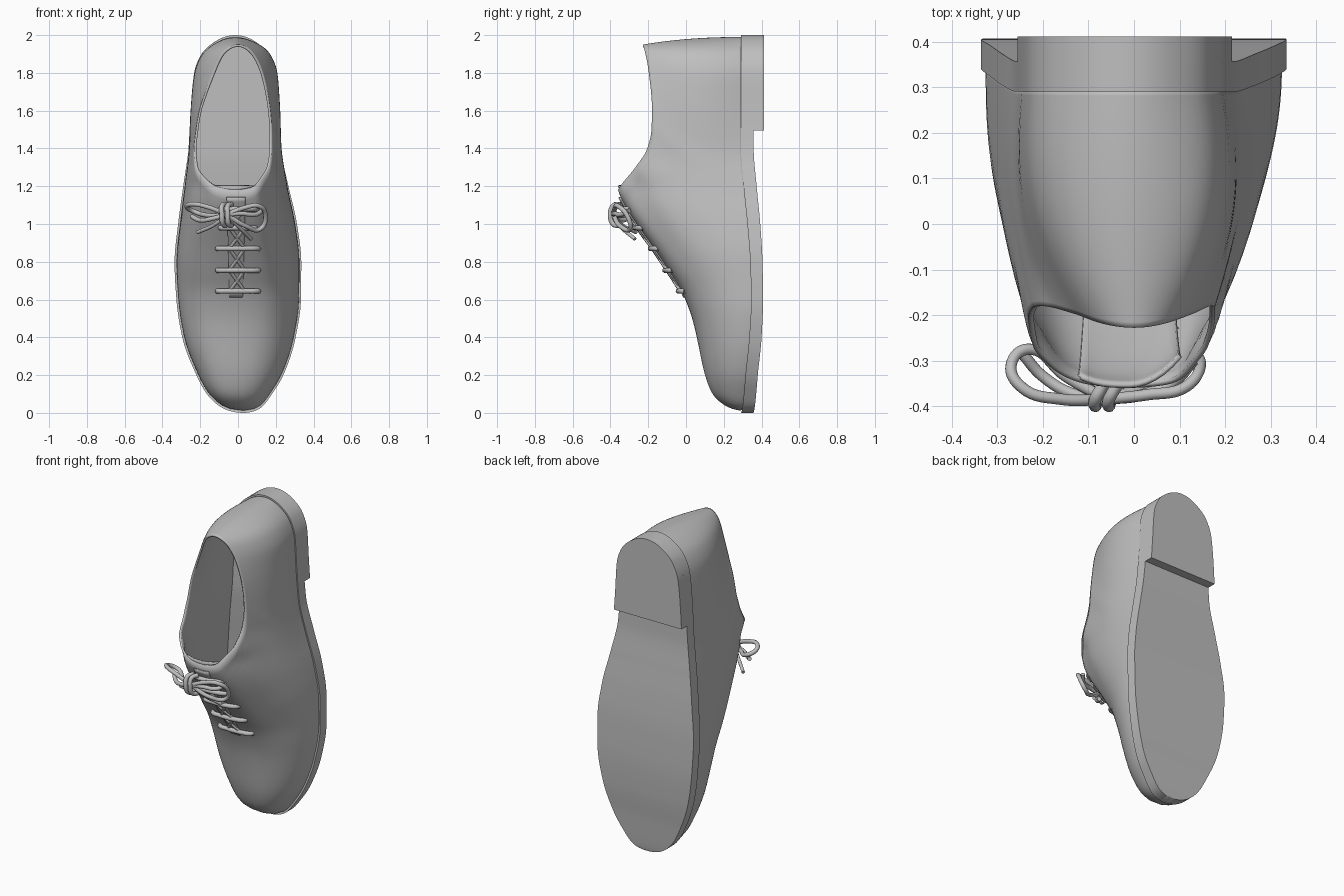
import bpy, bmesh, math
from mathutils import Vector

if "Cube" in bpy.data.objects:
    bpy.data.objects.remove(bpy.data.objects["Cube"])

grey = bpy.data.materials.new("mid grey")
grey.diffuse_color = (0.52, 0.52, 0.52, 1)
grey.use_nodes = True
grey.node_tree.nodes["Principled BSDF"].inputs["Base Color"].default_value = grey.diffuse_color


def table(rows, z0, z1):
    """Smooth monotone lookup of rows (z, value); keys are mapped to an angle so that ends are round."""
    def key(z):
        return math.acos(max(-1, min(1, 1 - 2 * (z - z0) / (z1 - z0))))
    k = [key(r[0]) for r in rows]
    v = [r[1] for r in rows]
    n = len(k)
    d = [(v[i + 1] - v[i]) / (k[i + 1] - k[i]) for i in range(n - 1)]
    m = [d[0]] + [0 if a * b <= 0 else 2 * a * b / (a + b) for a, b in zip(d, d[1:])] + [d[-1]]

    def look(z):
        a = max(k[0], min(k[-1], key(z)))
        i = max(j for j in range(n - 1) if k[j] <= a)
        h = k[i + 1] - k[i]
        t = (a - k[i]) / h
        return ((2*t**3 - 3*t*t + 1) * v[i] + (t**3 - 2*t*t + t) * h * m[i]
                + (3*t*t - 2*t**3) * v[i + 1] + (t**3 - t*t) * h * m[i + 1])
    return look


# sole outline, sole faces, crest line and opening, all against z
SOLE = [(0, .03, .03), (.02, -.07, .11), (.1, -.165, .18), (.2, -.22, .24), (.4, -.295, .305),
        (.6, -.326, .333), (.8, -.336, .335), (1, -.317, .312), (1.2, -.29, .267), (1.4, -.262, .225),
        (1.6, -.251, .208), (1.8, -.232, .195), (1.9, -.193, .16), (1.97, -.115, .085), (2, -.015, -.015)]
sole_l = table([(r[0], r[1]) for r in SOLE], 0, 2)
sole_r = table([(r[0], r[2]) for r in SOLE], 0, 2)
y_in = table([(0, .29), (.2, .315), (.4, .335), (.6, .345), (.8, .34), (1, .325), (1.2, .305),
              (1.4, .291), (2, .29)], 0, 2)
y_out = table([(0, .355), (.2, .38), (.4, .4), (.6, .408), (.8, .405), (1, .393), (1.2, .374),
               (1.4, .358), (2, .355)], 0, 2)
crest = table([(.012, .29), (.02, .25), (.05, .19), (.1, .14), (.2, .1), (.4, .055), (.5, .03),
               (.64, -.025), (.75, -.095), (.87, -.175), (1, -.27), (1.1, -.335), (1.15, -.36),
               (1.2, -.375), (1.3, -.45), (1.4, -.45), (1.5, -.41), (1.6, -.38), (1.7, -.33),
               (1.8, -.28), (1.9, -.25), (1.955, -.23), (1.97, -.15), (1.985, .05), (1.99, .285)], 0, 2)
RIM = [(1.18, -.01, -.01), (1.2, -.12, .09), (1.25, -.19, .135), (1.3, -.222, .163), (1.4, -.232, .178),
       (1.5, -.222, .178), (1.6, -.205, .171), (1.7, -.172, .155), (1.8, -.132, .13),
       (1.9, -.084, .082), (1.95, 0, 0)]
rim_l = table([(r[0], r[1]) for r in RIM], 1.18, 1.95)
rim_r = table([(r[0], r[2]) for r in RIM], 1.18, 1.95)
rim_y = table([(1.18, -.36), (1.2, -.348), (1.3, -.268), (1.4, -.205), (1.5, -.183), (1.6, -.18),
               (1.8, -.197), (1.95, -.228)], 0, 2)


def step(a, b, z):
    t = max(0, min(1, (z - a) / (b - a)))
    return t * t * (3 - 2 * t)


def edge(z, side):
    """Edge of the upper where it meets the sole."""
    zz = max(0, min(2, (z - .012) / 1.978 * 2))
    return (sole_l if side < 0 else sole_r)(zz) * .97


def surface(x, z):
    """Height of the upper surface at a plan position."""
    a, b = edge(z, -1), edge(z, 1)
    c, hw = (a + b) / 2, max((b - a) / 2, 1e-5)
    u = min(1, abs(x - c) / hw)
    p = 2.8 if x < c else 2.0 + .5 * step(1.3, 1.7, z)
    v = max(0, 1 - u ** p) ** (1 / p)
    base = y_in(z) + .004
    return base + (crest(z) - base) * v


def finish(bm, name, angle=40):
    me = bpy.data.meshes.new(name)
    bm.to_mesh(me)
    bm.free()
    ob = bpy.data.objects.new(name, me)
    bpy.context.collection.objects.link(ob)
    me.materials.append(grey)
    bpy.ops.object.select_all(action='DESELECT')
    ob.select_set(True)
    bpy.context.view_layer.objects.active = ob
    bpy.ops.object.shade_smooth_by_angle(angle=math.radians(angle))
    return ob


def sheet(rows, name, thick, closed=False):
    """Skin a grid of points facing -y and thicken it inward."""
    bm = bmesh.new()
    g = [[bm.verts.new(p) for p in r] for r in rows]
    n = len(g[0])
    for r0, r1 in zip(g, g[1:]):
        for j in range(n if closed else n - 1):
            k = (j + 1) % n
            bm.faces.new((r0[j], r0[k], r1[k], r1[j]))
    bm.normal_update()
    if sum(f.normal.y * f.calc_area() for f in bm.faces) > 0:
        bmesh.ops.reverse_faces(bm, faces=bm.faces[:])
    ob = finish(bm, name, 50)
    mod = ob.modifiers.new("thickness", 'SOLIDIFY')
    mod.thickness = thick
    mod.offset = -1
    return ob


def slab(name, zs, top, bottom):
    """Solid between two y curves inside the sole outline."""
    bm = bmesh.new()
    g = [[bm.verts.new(p) for p in ((sole_l(z), top(z), z), (sole_r(z), top(z), z),
                                    (sole_r(z), bottom(z), z), (sole_l(z), bottom(z), z))] for z in zs]
    for a, b in zip(g, g[1:]):
        for i in range(4):
            j = (i + 1) % 4
            bm.faces.new((a[i], a[j], b[j], b[i]))
    bm.faces.new(g[0])
    bm.faces.new(g[-1])
    bmesh.ops.remove_doubles(bm, verts=bm.verts[:], dist=1e-5)
    bmesh.ops.recalc_face_normals(bm, faces=bm.faces[:])
    return finish(bm, name, 35)


# sole and heel block
slab("sole", [1 - math.cos(math.pi * i / 80) for i in range(81)], y_in, y_out)
a0 = math.acos(-.495)
slab("heel", [1 - math.cos(a0 + (math.pi - a0) * i / 40) for i in range(41)],
     lambda z: y_out(z) - .002, lambda z: .412)

# upper: rings running from the sole edge to the opening
N, M = 64, 42
rows = []
for i in range(M + 1):
    t = i / M
    s = t ** 2.2
    ring = []
    for j in range(2 * N):
        side = 1 if j <= N else -1
        w = (j if j <= N else 2 * N - j) / N
        zo = 1.001 - .989 * math.cos(math.pi * w ** .75)
        zr = 1.565 - .385 * math.cos(math.pi * w)
        xo, xr = edge(zo, side), (rim_r if side > 0 else rim_l)(zr)
        x, z = xo + (xr - xo) * s, zo + (zr - zo) * s
        # front follows the arched sections, quarters and heel rise straight to the rim
        front = surface(x, z) + (rim_y(zr) - surface(xr, zr)) * t ** 3
        base = y_in(zo) + .004
        back = base + (rim_y(zr) - base) * t
        k = step(.25, .55, w)
        swell = (.03 if side > 0 else .016) * step(.4, .65, w) * step(0, .15, 1 - w)
        ring.append((x + side * swell * math.sin(math.pi * t), front + (back - front) * k, z))
    rows.append(ring)
sheet(rows, "upper", .012, closed=True)


# tongue under the throat and the narrow strip showing between the lace rows
def strip(name, z0, z1, w0, w1, lift, thick):
    pts = []
    for i in range(25):
        t = i / 24
        z, w = z0 + (z1 - z0) * t, w0 + (w1 - w0) * t
        xs = [-.01 + w * (k / 6 - 1) for k in range(13)]
        pts.append([(x, surface(x, z) + lift, z) for x in xs])
    sheet(pts, name, thick)


strip("tongue", .7, 1.203, .09, .115, .016, .01)
strip("throat_strip", .61, 1.14, .035, .05, -.003, .008)


def lace(name, pts, r=.0125):
    cu = bpy.data.curves.new(name, 'CURVE')
    cu.dimensions = '3D'
    cu.bevel_depth = r
    cu.bevel_resolution = 3
    cu.resolution_u = 8
    cu.use_fill_caps = True
    sp = cu.splines.new('BEZIER')
    sp.bezier_points.add(len(pts) - 1)
    for b, p in zip(sp.bezier_points, pts):
        b.co = Vector(p)
        b.handle_left_type = b.handle_right_type = 'AUTO'
    cu.materials.append(grey)
    bpy.context.collection.objects.link(bpy.data.objects.new(name, cu))


def on_upper(x, z, lift):
    return (x, surface(x, z) - lift, z)


# lace bars over the throat with crossings between them
levels = [.645, .755, .87, .98, 1.08]
for n, z in enumerate(levels):
    e = .11 if n < 3 else .095
    xs = [-e, -e + .012, -.05, 0, .05, e - .012, e]
    lace(f"lace_bar_{n}", [on_upper(x, z, 0 if k in (0, 6) else .013) for k, x in enumerate(xs)], .014)
    if n < 4:
        for s in (-1, 1):
            lace(f"lace_cross_{n}_{s}", [on_upper(-.005 + s * .04 * q, z + (levels[n + 1] - z) * (q + 1) / 2, .004)
                                         for q in (-1, 0, 1)], .009)

# bow: loops, tails and knot
K = (-.06, -.385, 1.05)
lace("bow_loop_left", [K, (-.16, -.385, 1.09), (-.245, -.36, 1.105), (-.27, -.31, 1.09),
                       (-.23, -.275, 1.065), (-.15, -.335, 1.045), K])
lace("bow_loop_right", [K, (.03, -.375, 1.085), (.11, -.36, 1.095), (.145, -.315, 1.05),
                        (.12, -.295, .975), (.04, -.35, .99), K])
lace("bow_strand_left", [K, (-.13, -.375, 1.03), (-.2, -.335, 1.02), (-.245, -.285, 1.04)])
lace("bow_strand_right", [K, (.02, -.375, 1.055), (.09, -.345, 1.05), (.13, -.3, 1.07)])
lace("lace_tail_left", [K, (-.12, -.345, 1.0), (-.215, -.265, .955)], .01)
lace("lace_tail_right", [K, (.0, -.35, .99), (.07, -.27, .92)], .01)
for n, x in enumerate((-.085, -.055)):
    lace(f"bow_knot_{n}", [(x + .02, -.35, 1.105), (x, -.385, 1.095), (x, -.4, 1.05),
                           (x + .005, -.385, 1.0), (x + .02, -.35, .99)], .0135)
